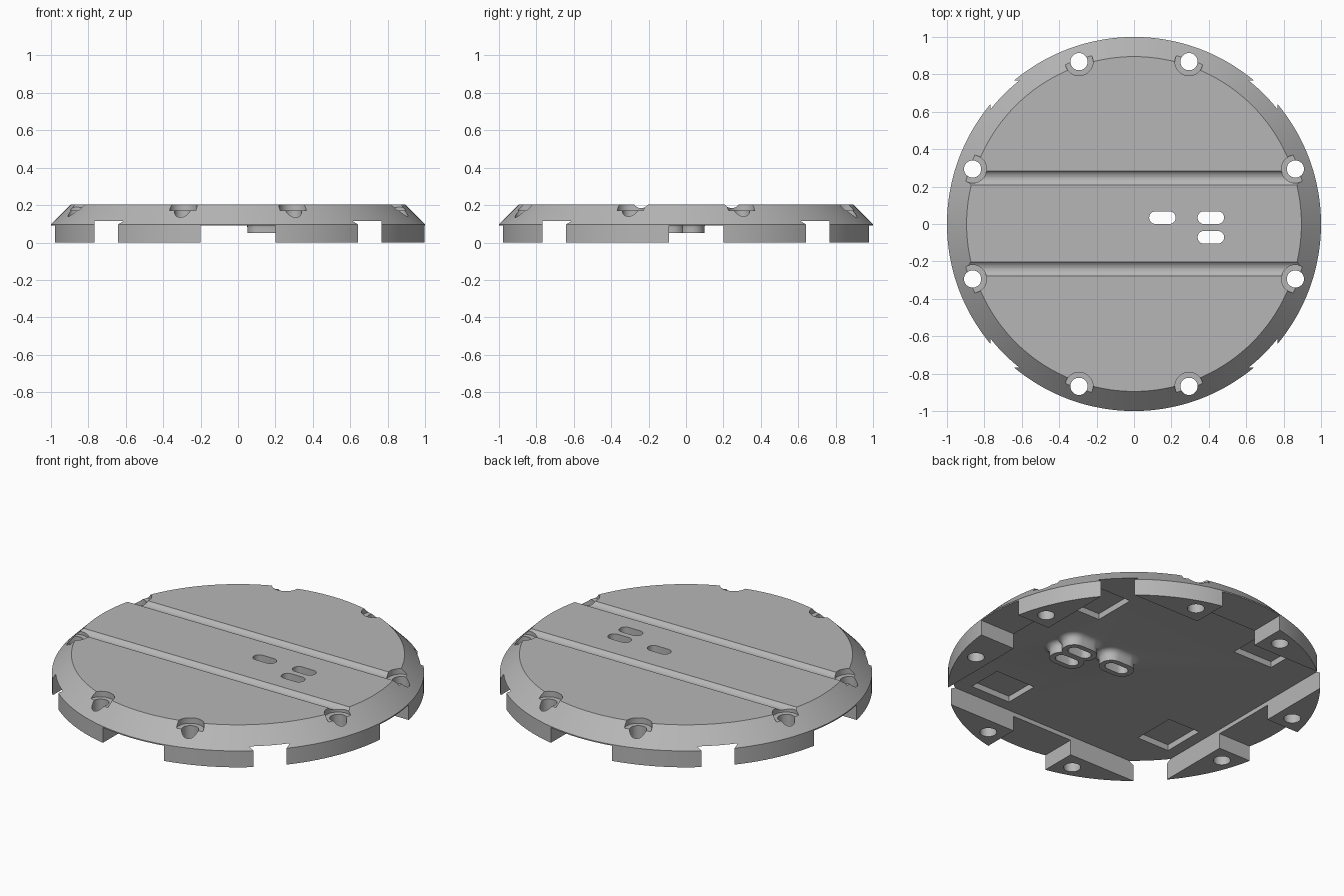
import bpy, bmesh, math
from mathutils import Matrix

if "Cube" in bpy.data.objects:
    bpy.data.objects.remove(bpy.data.objects["Cube"])

grey = bpy.data.materials.new("light_grey")
grey.diffuse_color = (0.47, 0.47, 0.47, 1)
grey.use_nodes = True
grey.node_tree.nodes["Principled BSDF"].inputs["Base Color"].default_value = grey.diffuse_color


def new_object(name, bm):
    bmesh.ops.recalc_face_normals(bm, faces=bm.faces[:])
    mesh = bpy.data.meshes.new(name)
    bm.to_mesh(mesh)
    bm.free()
    ob = bpy.data.objects.new(name, mesh)
    bpy.context.collection.objects.link(ob)
    mesh.materials.append(grey)
    return ob


def loft(name, rings):
    """Skin a stack of equal-length rings and cap both ends."""
    bm = bmesh.new()
    rows = [[bm.verts.new(p) for p in ring] for ring in rings]
    n = len(rows[0])
    for a, b in zip(rows, rows[1:]):
        for i in range(n):
            j = (i + 1) % n
            bm.faces.new((a[i], a[j], b[j], b[i]))
    bm.faces.new(rows[0][::-1])
    bm.faces.new(rows[-1])
    return new_object(name, bm)


def circle(r, z, n, x=0, y=0):
    return [(x + r * math.cos(math.tau * i / n), y + r * math.sin(math.tau * i / n), z)
            for i in range(n)]


def stadium(x, y, half, r, z, n=12):
    """Rounded slot outline, straight part from x-half to x+half."""
    pts = []
    for side, start in ((1, -math.pi / 2), (-1, math.pi / 2)):
        for i in range(n + 1):
            a = start + math.pi * i / n
            pts.append((x + side * half + r * math.cos(a), y + r * math.sin(a), z))
    return pts


def box(name, x0, x1, y0, y1, z0, z1):
    corners = ((x0, y0), (x1, y0), (x1, y1), (x0, y1))
    return loft(name, [[(x, y, z) for x, y in corners] for z in (z0, z1)])


def combine(target, tool, operation):
    mod = target.modifiers.new("combine", 'BOOLEAN')
    mod.operation, mod.solver, mod.object = operation, 'EXACT', tool
    bpy.context.view_layer.update()
    graph = bpy.context.evaluated_depsgraph_get()
    mesh = bpy.data.meshes.new_from_object(target.evaluated_get(graph))
    target.modifiers.clear()
    target.data = mesh
    bpy.data.objects.remove(tool)


def cut(tool):
    combine(plate, tool, 'DIFFERENCE')


# Round plate with a sloped rim
plate = loft("round_base_plate", [circle(r, z, 144) for r, z in
                                  ((1, 0), (1, 0.097), (0.895, 0.203))])

# Square hollow underneath, opening through the rim at its corners
CEILING = 0.115
cut(box("hollow", -0.768, 0.768, -0.768, 0.768, -0.1, CEILING))

# Rim gaps on the four sides
cut(box("gap_front_back", -0.2, 0.2, -1.1, 1.1, -0.1, 0.09))
cut(box("gap_left", -1.1, -0.5, -0.2, 0.2, -0.1, 0.09))
cut(box("gap_right", 0.5, 1.1, -0.09, 0.2, -0.1, 0.09))

# Four pockets in the ceiling, repeated by quarter turns
for k in range(4):
    pocket = box("ceiling_pocket", 0.49, 0.70, 0.29, 0.55, 0.1, 0.15)
    pocket.data.transform(Matrix.Rotation(k * math.pi / 2, 4, 'Z'))
    cut(pocket)

# Two round-bottomed grooves across the top
for y in (0.245, -0.24):
    cut(loft("groove", [[(x, y + p[0], 0.23 + p[1]) for p in circle(0.046, 0, 40)]
                        for x in (-1.1, 1.1)]))

# Screw holes with counterbores
for a, b in ((0.294, 0.868), (0.863, 0.294)):
    for sx in (-1, 1):
        for sy in (-1, 1):
            x, y = sx * a, sy * b
            cut(loft("counterbore", [circle(0.075, z, 32, x, y) for z in (0.17, 0.3)]))
            cut(loft("screw_hole", [circle(0.046, z, 32, x, y) for z in (-0.1, 0.3)]))

# Slotted bosses below the ceiling with flared roots
slots = ((0.152, 0.034), (0.411, 0.034), (0.411, -0.071))
for x, y in slots:
    levels = [(0.05, 0.03), (0.08, 0.03)]
    for i in range(1, 6):
        a = i / 5 * math.pi / 2
        levels.append((0.08 + 0.035 * math.sin(a), 0.03 + 0.035 * (1 - math.cos(a))))
    levels.append((0.125, 0.065))
    boss = loft("boss", [stadium(x, y, 0.037, 0.035 + off, z) for z, off in levels])
    combine(plate, boss, 'UNION')
for x, y in slots:
    cut(loft("slot", [stadium(x, y, 0.037, 0.034, z) for z in (-0.1, 0.3)]))

# One colour, smooth curves with crisp edges
plate.data.materials.clear()
plate.data.materials.append(grey)
for face in plate.data.polygons:
    face.material_index = 0
bpy.ops.object.select_all(action='DESELECT')
plate.select_set(True)
bpy.context.view_layer.objects.active = plate
bpy.ops.object.shade_smooth_by_angle(angle=math.radians(30))
